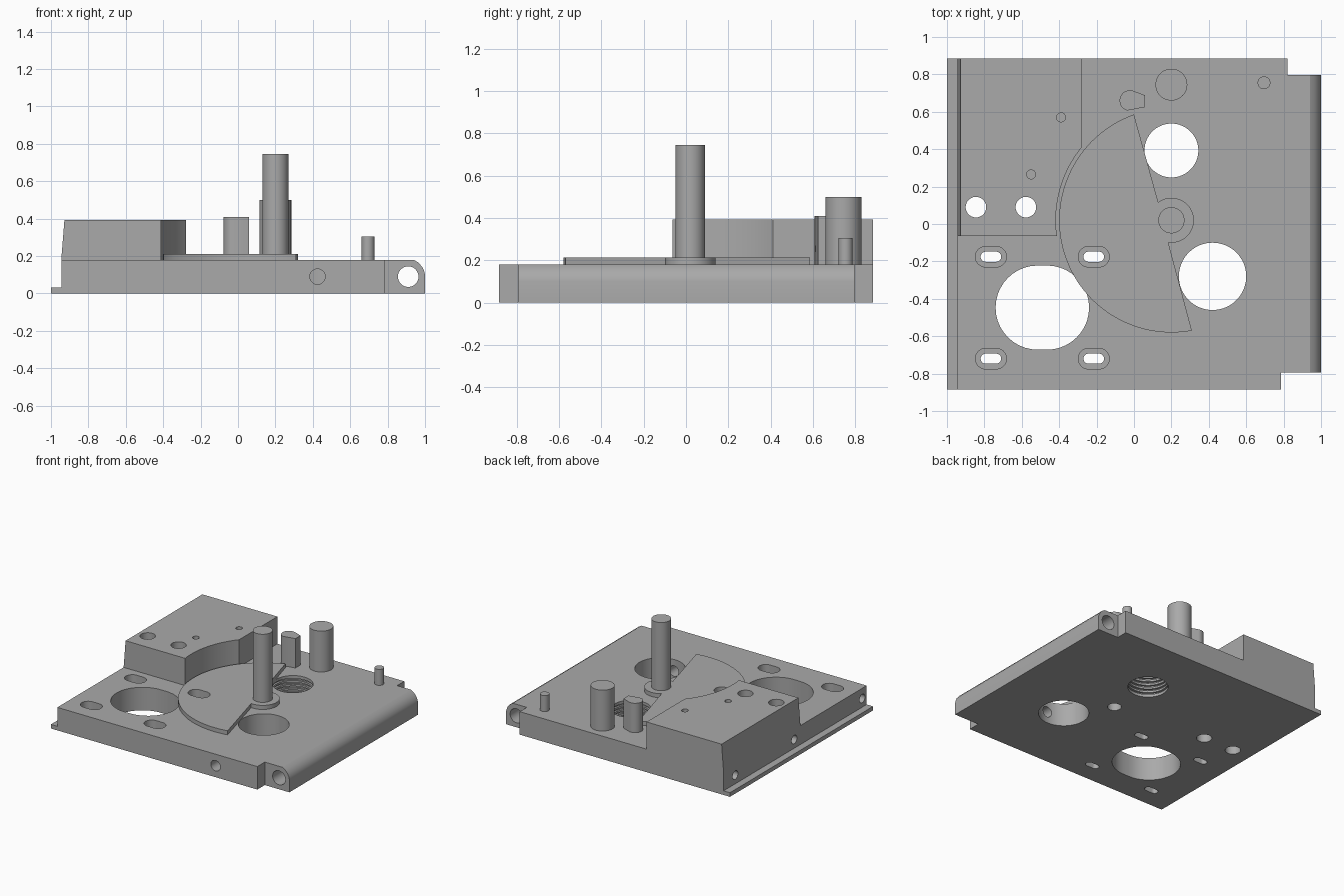
import bpy, bmesh, math

if "Cube" in bpy.data.objects:
    bpy.data.objects.remove(bpy.data.objects["Cube"])

grey = bpy.data.materials.new("machined grey")
grey.use_nodes = True
COL = (0.4, 0.4, 0.4, 1)
grey.diffuse_color = COL
grey.node_tree.nodes["Principled BSDF"].inputs["Base Color"].default_value = COL

AXES = {"z": lambda u, v, w: (u, v, w),
        "y": lambda u, v, w: (u, w, v),
        "x": lambda u, v, w: (w, u, v)}


def prism(name, pts, lo, hi, axis="z"):
    """Extrude a closed outline between lo and hi along an axis."""
    bm = bmesh.new()
    place = AXES[axis]
    face = bm.faces.new([bm.verts.new(place(u, v, lo)) for u, v in pts])
    ext = bmesh.ops.extrude_face_region(bm, geom=[face])["geom"]
    moved = [g for g in ext if isinstance(g, bmesh.types.BMVert)]
    bmesh.ops.translate(bm, verts=moved, vec=place(0, 0, hi - lo))
    bmesh.ops.recalc_face_normals(bm, faces=bm.faces)
    mesh = bpy.data.meshes.new(name)
    bm.to_mesh(mesh)
    bm.free()
    ob = bpy.data.objects.new(name, mesh)
    bpy.context.collection.objects.link(ob)
    mesh.materials.append(grey)
    return ob


def arc(cx, cy, r, a0, a1, n):
    return [(cx + r * math.cos(a0 + (a1 - a0) * i / n),
             cy + r * math.sin(a0 + (a1 - a0) * i / n)) for i in range(n + 1)]


def circle(cx, cy, r, n=48):
    return arc(cx, cy, r, 0, math.tau, n)[:-1]


def slot(cx, cy, half, r):
    """Rounded slot lying along the first axis."""
    d, q = half - r, math.pi / 2
    return arc(cx + d, cy, r, -q, q, 20) + arc(cx - d, cy, r, q, 3 * q, 20)


def box(x0, x1, y0, y1):
    return [(x0, y0), (x1, y0), (x1, y1), (x0, y1)]


def cut(ob, pts, lo, hi, axis="z"):
    """Subtract a prism from a part."""
    cutter = prism("cutter", pts, lo, hi, axis)
    cutter.hide_render = True
    mod = ob.modifiers.new("cut", "BOOLEAN")
    mod.operation, mod.solver, mod.object = "DIFFERENCE", "EXACT", cutter
    dg = bpy.context.evaluated_depsgraph_get()
    mesh = bpy.data.meshes.new_from_object(ob.evaluated_get(dg))
    ob.modifiers.remove(mod)
    ob.data = mesh
    bpy.data.objects.remove(cutter)


TOP, YB, PX, PY = 0.18, 0.885, 0.2, 0.02

# Base plate: end profile with a low lip on one side and a rounded edge
base = prism("base_plate", [(-1, 0), (1, 0), (1, 0.1), (0.996, 0.118), (0.986, 0.14),
                            (0.965, 0.165), (0.94, TOP), (-0.945, TOP),
                            (-0.945, 0.032), (-1, 0.032)], -YB, YB, "y")
cut(base, box(0.82, 1.1, 0.797, 1), -0.1, 0.3)
cut(base, box(0.787, 1.1, -1, -0.793), -0.1, 0.3)

# Large bores
cut(base, slot(-0.49, -0.447, 0.25, 0.225), -0.1, 0.3)
cut(base, circle(0.42, -0.28, 0.18, 64), -0.1, 0.3)
cut(base, circle(PX, 0.393, 0.144, 64), -0.1, 0.3)

# Thread grooves in the middle bore
for i in range(5):
    z = 0.022 + i * 0.03
    cut(base, circle(PX, 0.393, 0.16, 64), z, z + 0.015)

# Sector disc with its hub
disc = prism("sector_disc",
             arc(PX, PY, 0.6, math.radians(109.5), math.radians(280.5), 72)
             + arc(PX, PY, 0.12, math.radians(-98), math.radians(126), 40),
             TOP, 0.212)

# Raised block with a sloped outer side and a concave corner
block = prism("raised_block", [(-0.945, TOP), (-0.278, TOP), (-0.278, 0.393),
                               (-0.928, 0.393)], -0.065, YB, "y")
cut(block, circle(PX, PY, 0.618, 128), 0.1, 0.5)

# Countersunk mounting slots
for x in (-0.765, -0.215):
    for y in (-0.175, -0.72):
        cut(base, slot(x, y, 0.083, 0.055), 0.09, 0.3)
        cut(base, slot(x, y, 0.055, 0.027), -0.1, 0.15)
cut(disc, slot(-0.215, -0.175, 0.083, 0.055), 0.1, 0.3)

# Through holes and shallow holes in the block
for x in (-0.845, -0.578):
    for part in (base, block):
        cut(part, circle(x, 0.09, 0.055), -0.1, 0.5)
for x, y in ((-0.39, 0.57), (-0.55, 0.265)):
    cut(block, circle(x, y, 0.024), 0.3, 0.5)

# Side holes
cut(base, circle(0.425, 0.09, 0.041), -1, -0.4, "y")
cut(base, circle(0.91, 0.09, 0.055), -1, 1, "y")
for y in (0.74, 0.01, -0.83):
    cut(base, circle(y, 0.1, 0.033), -1.1, -0.85, "x")

# Blind hole under the post
cut(base, circle(PX, PY, 0.05), -0.1, 0.12)

# Posts and pins
main_post = prism("main_post", circle(PX, PY, 0.07), TOP, 0.745)
rear_post = prism("rear_post", circle(PX, 0.745, 0.085), TOP, 0.5)
small_pin = prism("small_pin", circle(0.695, 0.755, 0.034), TOP, 0.305)
flat_pin = prism("flat_pin", [(0.06, 0.625), (0.06, 0.688)]
                 + arc(-0.022, 0.66, 0.055, math.radians(65), math.radians(255), 24),
                 TOP, 0.41)

# Smooth curved walls, keep edges sharp
bpy.ops.object.select_all(action="DESELECT")
for ob in (base, disc, block, main_post, rear_post, small_pin, flat_pin):
    ob.select_set(True)
bpy.context.view_layer.objects.active = base
bpy.ops.object.shade_smooth_by_angle(angle=math.radians(30))
